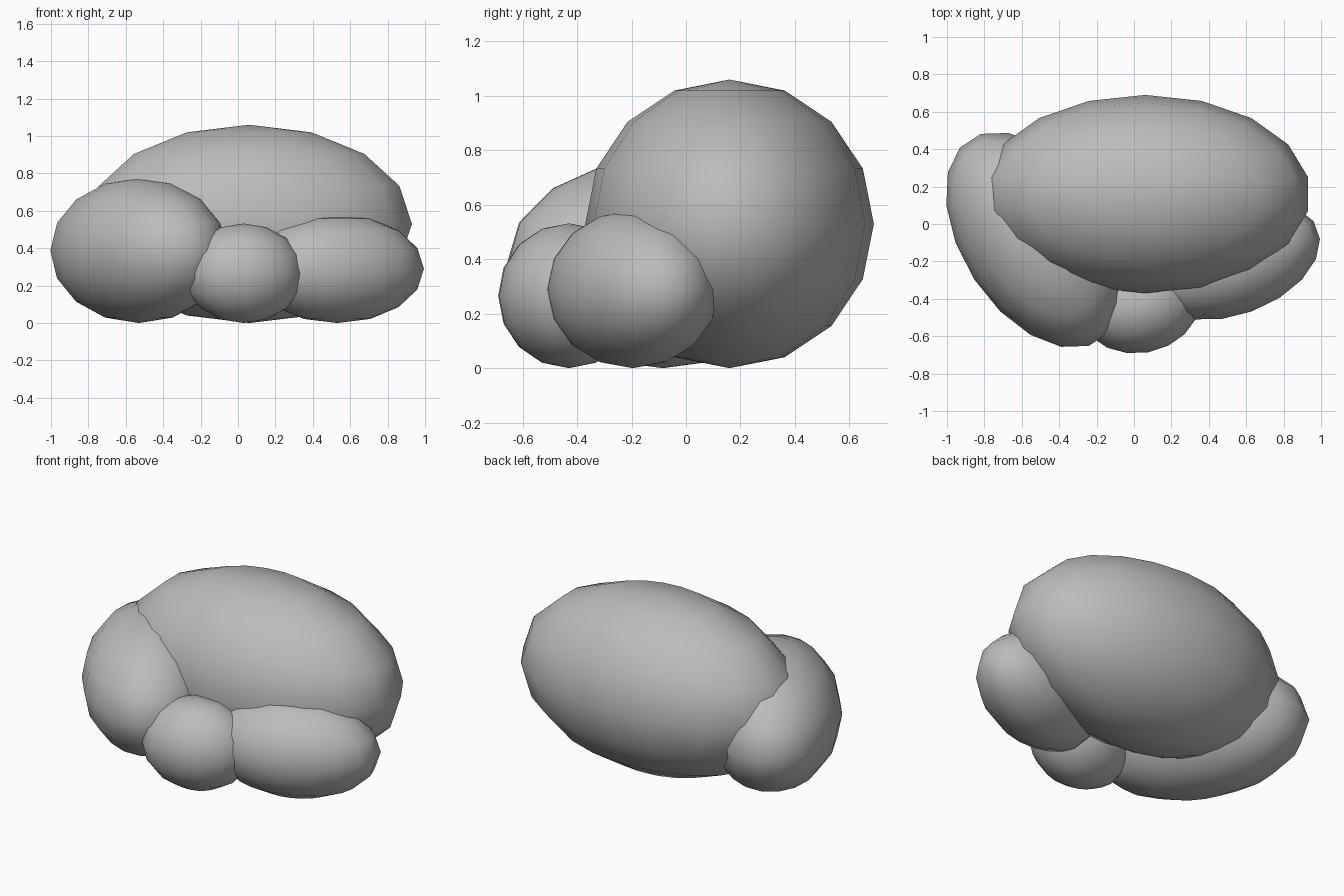
import bpy
import bmesh
from math import radians
from mathutils import Matrix

cube = bpy.data.objects.get("Cube")
if cube:
    bpy.data.objects.remove(cube, do_unlink=True)

# Plain stone grey
grey = bpy.data.materials.new("stone_grey")
grey.use_nodes = True
grey.diffuse_color = (0.5, 0.5, 0.5, 1)
grey.node_tree.nodes["Principled BSDF"].inputs["Base Color"].default_value = (0.5, 0.5, 0.5, 1)


def boulder(name, centre, radii, turn):
    """Smooth stretched sphere turned about the vertical axis."""
    bm = bmesh.new()
    bmesh.ops.create_uvsphere(bm, u_segments=18, v_segments=8, radius=1)
    bm.transform(Matrix.Diagonal((*radii, 1)))
    for face in bm.faces:
        face.smooth = True
    mesh = bpy.data.meshes.new(name)
    bm.to_mesh(mesh)
    bm.free()
    mesh.materials.append(grey)
    obj = bpy.data.objects.new(name, mesh)
    obj.location = centre
    obj.rotation_euler.z = radians(turn)
    bpy.context.collection.objects.link(obj)


# Large boulder behind, three smaller ones leaning against its front
boulder("large_boulder", (0.06, 0.16, 0.53), (0.883, 0.53, 0.53), 0)
boulder("right_boulder", (-0.53, -0.085, 0.387), (0.642, 0.387, 0.387), -57)
boulder("left_boulder", (0.53, -0.195, 0.29), (0.483, 0.29, 0.29), 20)
boulder("small_boulder", (0.03, -0.43, 0.266), (0.325, 0.26, 0.266), 10)
